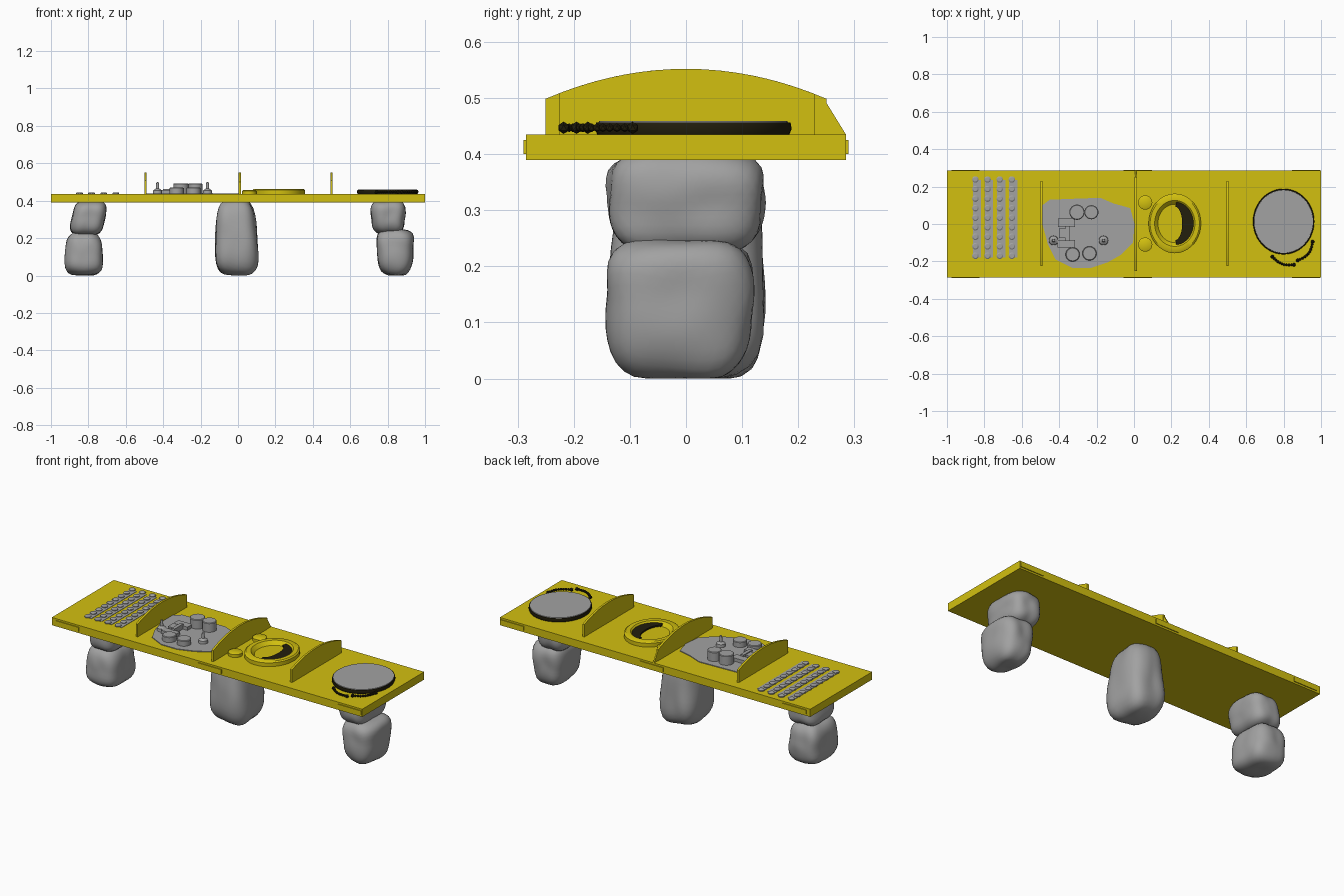
import bpy, bmesh, math
from mathutils import Vector, noise

if "Cube" in bpy.data.objects:
    bpy.data.objects.remove(bpy.data.objects["Cube"])


def mat(name, col):
    m = bpy.data.materials.new(name)
    m.diffuse_color = (*col, 1)
    m.use_nodes = True
    m.node_tree.nodes["Principled BSDF"].inputs["Base Color"].default_value = m.diffuse_color
    return m


YELLOW = mat("yellow", (0.65, 0.53, 0.005))
GREY = mat("grey", (0.36, 0.36, 0.36))
DARK = mat("dark", (0.016, 0.013, 0.004))
TOP = 0.435  # board surface height


def finish(name, bm, m, smooth=True):
    bmesh.ops.recalc_face_normals(bm, faces=bm.faces)
    me = bpy.data.meshes.new(name)
    bm.to_mesh(me)
    bm.free()
    me.materials.append(m)
    ob = bpy.data.objects.new(name, me)
    bpy.context.collection.objects.link(ob)
    if smooth:
        bpy.ops.object.select_all(action='DESELECT')
        bpy.context.view_layer.objects.active = ob
        ob.select_set(True)
        bpy.ops.object.shade_smooth_by_angle(angle=math.radians(35))
    return ob


def box(name, lo, hi, m):
    bm = bmesh.new()
    bmesh.ops.create_cube(bm, size=1)
    for v in bm.verts:
        v.co = Vector([lo[i] + (v.co[i] + 0.5) * (hi[i] - lo[i]) for i in range(3)])
    return finish(name, bm, m, False)


def prism(name, pts, shift, m):
    """Extrude a closed outline along a vector."""
    bm = bmesh.new()
    f = bm.faces.new([bm.verts.new(p) for p in pts])
    r = bmesh.ops.extrude_face_region(bm, geom=[f])
    for g in r['geom']:
        if isinstance(g, bmesh.types.BMVert):
            g.co += Vector(shift)
    return finish(name, bm, m)


def lathe(name, x, y, profile, m, sx=1, sy=1, n=40):
    """Revolve (radius, z) points around a vertical axis."""
    bm = bmesh.new()
    rings = []
    for r, z in profile:
        if r == 0:
            rings.append([bm.verts.new((x, y, z))] * n)
        else:
            rings.append([bm.verts.new((x + r * sx * math.cos(math.tau * i / n),
                                        y + r * sy * math.sin(math.tau * i / n), z)) for i in range(n)])
    for a, b in zip(rings, rings[1:]):
        for i in range(n):
            j = (i + 1) % n
            bm.faces.new(list(dict.fromkeys([a[i], a[j], b[j], b[i]])))
    return finish(name, bm, m)


def stone(name, lo, hi, top=1.0, bottom=1.0, lean=0.0, seed=0):
    """Lumpy rounded block, tapered and leaning along x."""
    bm = bmesh.new()
    bmesh.ops.create_icosphere(bm, subdivisions=4, radius=1)
    c = (Vector(lo) + Vector(hi)) / 2
    h = (Vector(hi) - Vector(lo)) / 2
    for v in bm.verts:
        d = v.co.copy()
        p = d / sum(abs(k) ** 3.6 for k in d) ** (1 / 3.6)
        p *= 1 + 0.06 * noise.noise(d * 1.6 + Vector((seed * 7.3, 1, 2)))
        t = (p.z + 1) / 2
        s = bottom + (top - bottom) * t
        v.co = c + Vector((p.x * h.x * s + lean * p.z, p.y * h.y * (0.5 + 0.5 * s), p.z * h.z))
        v.co.z = max(v.co.z, 0)
    return finish(name, bm, GREY)


# Table board with small raised plates along the long edges
box("board", (-1, -0.285, 0.39), (1, 0.285, TOP), YELLOW)
for x in (-0.9, 0.02, 0.92):
    for s in (-1, 1):
        ys = sorted((s * 0.284, s * 0.29))
        box("edge_plate", (x - 0.075, ys[0], 0.4), (x + 0.075, ys[1], 0.425), YELLOW)

# Stone legs
stone("left_lower_stone", (-0.93, -0.13, 0.0), (-0.72, 0.14, 0.235), 0.88, 1.02, 0, 1)
stone("left_upper_stone", (-0.90, -0.14, 0.215), (-0.70, 0.135, 0.4), 0.9, 0.9, 0.017, 2)
stone("middle_stone", (-0.128, -0.14, 0.0), (0.112, 0.145, 0.41), 0.82, 1.02, -0.004, 3)
stone("right_lower_stone", (0.735, -0.145, 0.0), (0.945, 0.125, 0.25), 1.03, 0.82, 0, 4)
stone("right_upper_stone", (0.705, -0.145, 0.222), (0.90, 0.145, 0.405), 1.02, 0.85, 0, 5)

# Arched dividers
for x, a, b in ((-0.495, -0.225, 0.23), (0.01, -0.25, 0.25), (0.5, -0.225, 0.23)):
    pts = [(x - 0.006, a, TOP - 0.01)]
    for i in range(17):
        y = a + (b - a) * i / 16
        pts.append((x - 0.006, y, 0.552 - 0.85 * y * y))
    pts.append((x - 0.006, b, TOP - 0.01))
    prism("divider", pts, (0.012, 0, 0), YELLOW)
# Sloping foot on the middle divider
prism("divider_foot", [(0.006, 0.245, 0.5), (0.006, 0.285, TOP), (0.006, 0.245, TOP)], (0.008, 0, 0), YELLOW)

# Rows of buttons on strips
for x in (-0.84, -0.775, -0.71, -0.645):
    box("button_strip", (x - 0.022, -0.18, TOP - 0.002), (x + 0.022, 0.235, TOP + 0.002), GREY)
    for r in range(9):
        lathe("button", x - 0.008, 0.238 - r * 0.051,
              [(0, TOP), (0.018, TOP), (0.018, TOP + 0.006), (0.012, TOP + 0.01), (0, TOP + 0.01)], GREY, n=10)

# Irregular rock slab
slab = [(-0.49, 0.1), (-0.45, 0.13), (-0.32, 0.135), (-0.18, 0.14), (-0.11, 0.11), (-0.02, 0.085),
        (0.003, 0), (-0.005, -0.1), (-0.07, -0.165), (-0.14, -0.205), (-0.23, -0.235),
        (-0.33, -0.235), (-0.42, -0.19), (-0.46, -0.11), (-0.49, 0)]
prism("rock_slab", [(x, y, TOP - 0.005) for x, y in slab], (0, 0, 0.009), GREY)

# Cylinders, pins and blocks on the slab
for x, y, r, z in ((-0.305, 0.063, 0.041, 0.492), (-0.228, 0.063, 0.038, 0.492),
                   (-0.328, -0.163, 0.038, 0.47), (-0.238, -0.157, 0.038, 0.47)):
    lathe("slab_cylinder", x, y, [(0, TOP), (r, TOP), (r, z - 0.003), (r - 0.004, z), (0, z)], GREY, n=24)
for x in (-0.43, -0.163):
    lathe("slab_pin", x, -0.088, [(0, TOP), (0.026, TOP), (0.024, 0.455), (0.009, 0.465), (0.007, 0.497), (0, 0.5)],
          GREY, n=16)
for x0, x1, y0, y1, z in ((-0.405, -0.315, -0.015, 0.03, 0.458), (-0.4, -0.345, -0.075, -0.025, 0.463),
                          (-0.41, -0.315, -0.125, -0.085, 0.458), (-0.365, -0.345, -0.09, -0.01, 0.468)):
    box("slab_block", (x0, y0, TOP), (x1, y1, z), GREY)

# Oval dish with a dark crescent inside and two side knobs
lathe("dish", 0.218, 0.003, [(0, 0.442), (0.09, 0.442), (0.104, 0.459), (0.108, 0.463), (0.132, 0.463),
                             (0.14, 0.457), (0.14, TOP - 0.004), (0, TOP - 0.004)], YELLOW, 1, 1.14)
arc = [math.radians(-85 + 170 * i / 20) for i in range(21)]
outer = [(0.218 + 0.1 * math.cos(a), 0.003 + 0.116 * math.sin(a)) for a in arc]
inner = [(0.218 + 0.04 * math.cos(a), 0.003 + 0.09 * math.sin(a)) for a in reversed(arc)]
prism("dish_crescent", [(x, y, 0.446) for x, y in outer + inner], (0, 0, 0.009), DARK)
for y in (0.115, -0.11):
    lathe("side_knob", 0.06, y, [(0, TOP), (0.038, TOP), (0.038, 0.452), (0.032, 0.456), (0, 0.456)], YELLOW, n=24)

# Round drum with a grey skin
lathe("drum_body", 0.8, 0.013, [(0, TOP), (0.16, TOP), (0.164, 0.445), (0.162, 0.456), (0, 0.456)],
      DARK, 1, 1.07, 48)
lathe("drum_skin", 0.8, 0.013, [(0, 0.455), (0.158, 0.455), (0.157, 0.459), (0, 0.459)], GREY, 1, 1.07, 48)


# Two beaded dark chains beside the drum
def chain(name, a, b, bend, n):
    bm = bmesh.new()
    a, b = Vector(a), Vector(b)
    side = Vector((-(b - a).y, (b - a).x, 0)).normalized()
    for i in range(n):
        t = i / (n - 1)
        p = a.lerp(b, t) + side * bend * math.sin(math.pi * t)
        r = 0.011 if i in (0, n - 1) else 0.008
        new = bmesh.ops.create_icosphere(bm, subdivisions=1, radius=r)['verts']
        for v in new:
            v.co += p
    finish(name, bm, DARK)


chain("left_chain", (0.74, -0.175, 0.447), (0.855, -0.218, 0.447), -0.018, 11)
chain("right_chain", (0.875, -0.195, 0.447), (0.955, -0.095, 0.447), -0.022, 11)
